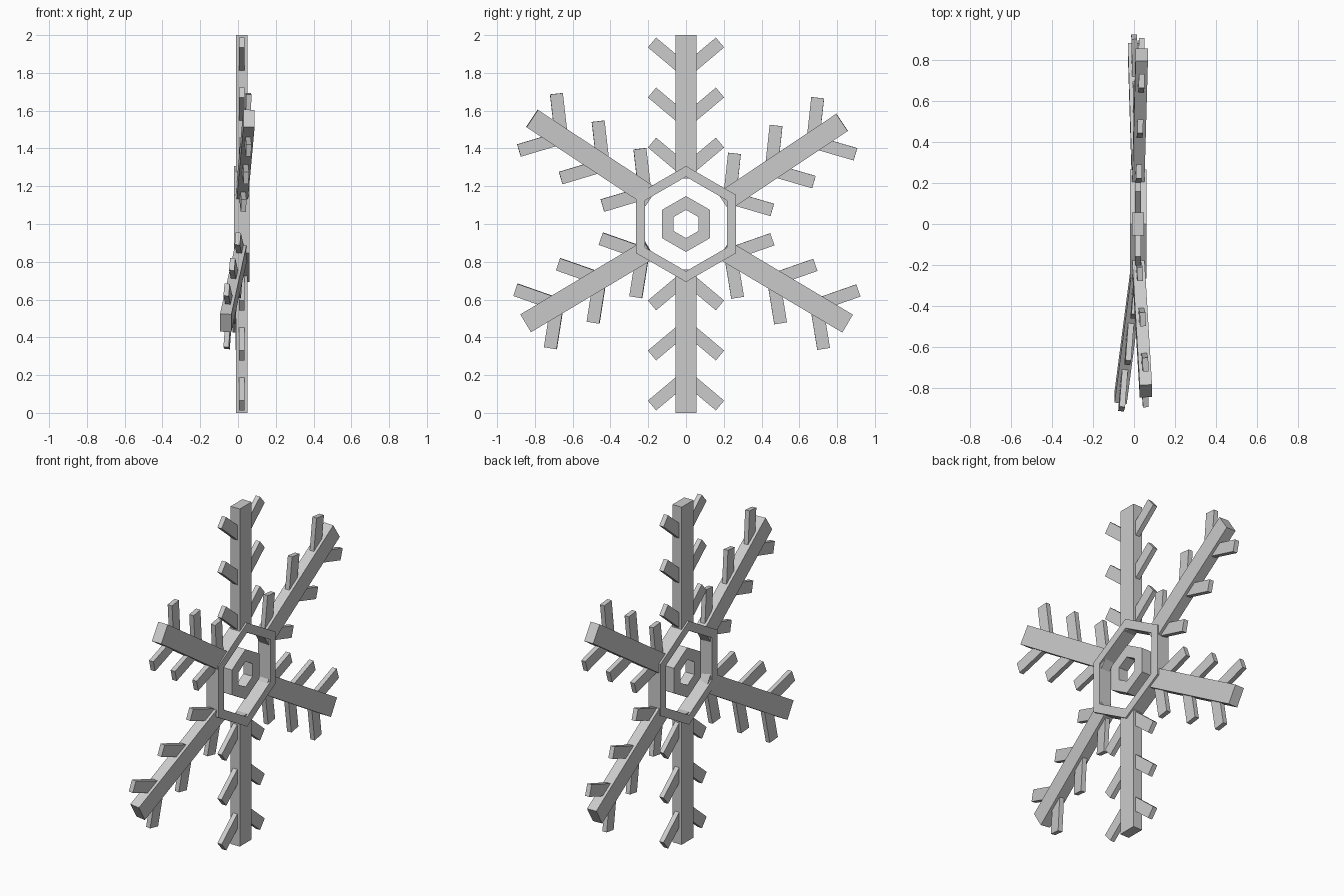
import bpy, bmesh, math
from mathutils import Matrix, Vector

if "Cube" in bpy.data.objects:
    bpy.data.objects.remove(bpy.data.objects["Cube"])

CX = 0.02  # mid-plane of the flake in x


def hex_ring(name, outer, inner, depth):
    """Hexagonal ring in the y-z plane with points up and down."""
    bm = bmesh.new()
    loops = []
    for r, x in ((outer, -depth / 2), (outer, depth / 2), (inner, depth / 2), (inner, -depth / 2)):
        loops.append([bm.verts.new((CX + x, r * math.sin(i * math.pi / 3),
                                    1 + r * math.cos(i * math.pi / 3))) for i in range(6)])
    for k in range(4):
        a, b = loops[k], loops[(k + 1) % 4]
        for i in range(6):
            j = (i + 1) % 6
            bm.faces.new((a[i], a[j], b[j], b[i]))
    finish(name, bm)


def finish(name, bm):
    bmesh.ops.recalc_face_normals(bm, faces=bm.faces)
    me = bpy.data.meshes.new(name)
    bm.to_mesh(me)
    bm.free()
    bpy.context.collection.objects.link(bpy.data.objects.new(name, me))


def add_bar(bm, matrix, depth, width, length):
    """Box running from the local origin along local z."""
    m = matrix @ Matrix.Translation((0, 0, length / 2)) @ Matrix.Diagonal((depth, width, length, 1))
    bmesh.ops.create_cube(bm, size=1, matrix=m)


def arm(name, base, tip):
    """Arm with three pairs of side branches, from base to tip."""
    base, tip = Vector(base), Vector(tip)
    z = (tip - base).normalized()
    y = z.cross(Vector((1, 0, 0))).normalized()
    x = y.cross(z)
    frame = Matrix((x, y, z)).transposed().to_4x4()
    frame.translation = base
    bm = bmesh.new()
    add_bar(bm, frame, 0.06, 0.11, (tip - base).length)
    for k in range(3):
        for s in (-1, 1):
            m = frame @ Matrix.Translation((0, 0, 0.04 + 0.265 * k)) @ Matrix.Rotation(s * math.radians(50), 4, 'X')
            add_bar(bm, m, 0.028, 0.068, 0.235)
    finish(name, bm)


# Central rings
hex_ring("outer_hex_ring", 0.307, 0.25, 0.08)
hex_ring("inner_hex_ring", 0.148, 0.075, 0.06)

# Six arms, the diagonal ones slightly bent out of plane
arm("arm_top", (CX, 0, 1.24), (CX, 0, 2.0))
arm("arm_bottom", (CX, 0, 0.76), (CX, 0, 0.0))
arm("arm_upper_right", (CX, 0.198, 1.118), (0.038, 0.826, 1.538))
arm("arm_upper_left", (CX, -0.184, 1.143), (0.058, -0.815, 1.559))
arm("arm_lower_right", (CX, 0.201, 0.862), (0.0, 0.855, 0.473))
arm("arm_lower_left", (CX, -0.195, 0.865), (-0.065, -0.846, 0.476))
